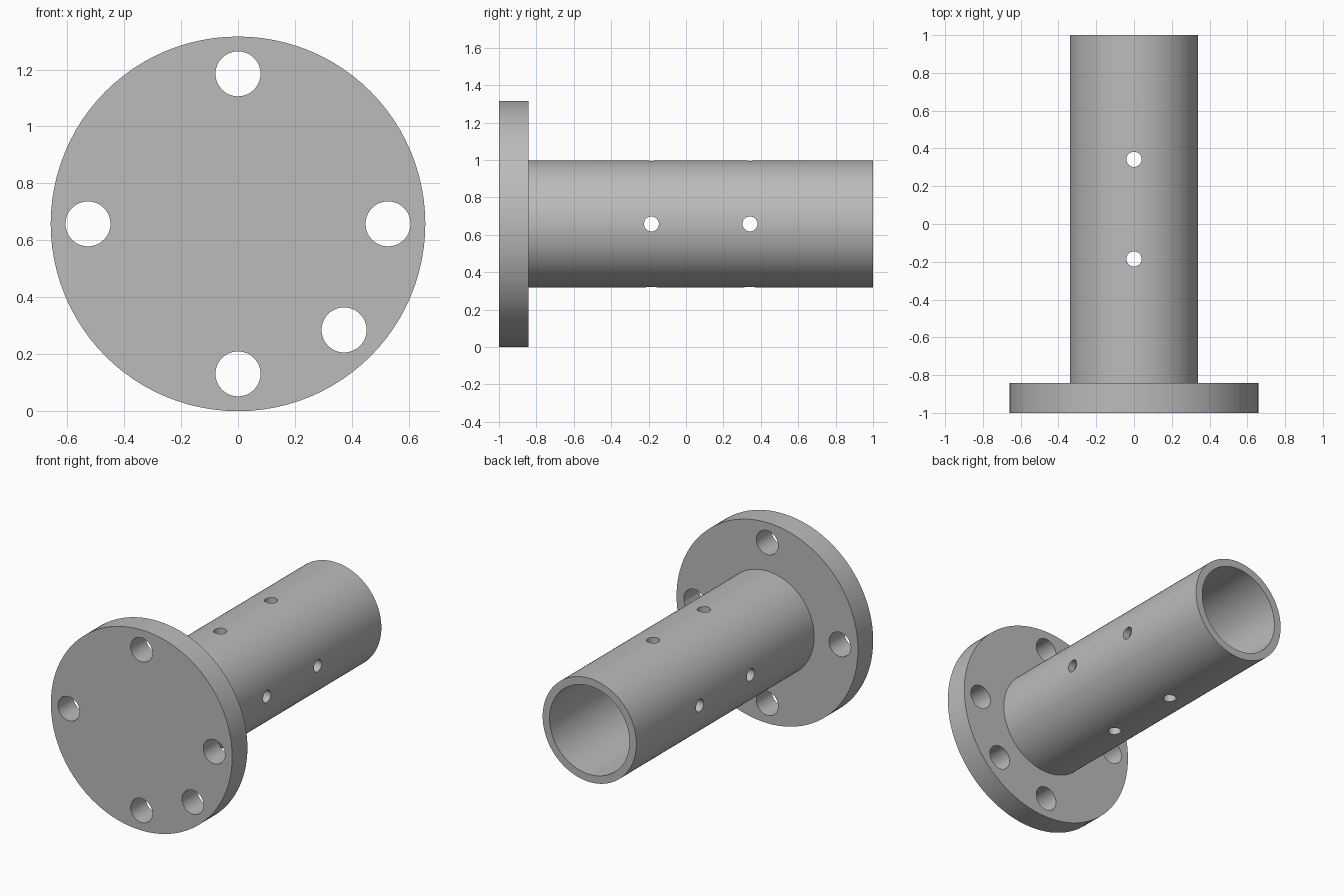
import bpy
import math
from mathutils import Vector

default = bpy.data.objects.get("Cube")
if default:
    bpy.data.objects.remove(default, do_unlink=True)

FLANGE_R, TUBE_R, BORE_R = 0.658, 0.34, 0.29
BOLT_R, BOLT_CIRCLE, PIN_R = 0.079, 0.527, 0.04
AXIS_Z = FLANGE_R
FRONT, SHOULDER, BACK = -1.0, -0.842, 1.0

steel = bpy.data.materials.new("plain grey steel")
steel.use_nodes = True
grey = (0.5, 0.5, 0.5, 1)
steel.diffuse_color = grey
steel.node_tree.nodes["Principled BSDF"].inputs["Base Color"].default_value = grey


def cylinder(name, radius, start, end, sides):
    """Cylinder running from one point to another."""
    start, end = Vector(start), Vector(end)
    span = end - start
    bpy.ops.mesh.primitive_cylinder_add(
        vertices=sides, radius=radius, depth=span.length,
        location=(start + end) / 2,
        rotation=span.to_track_quat("Z", "Y").to_euler())
    obj = bpy.context.object
    obj.name = name
    obj.data.materials.append(steel)
    return obj


def drill(part, radius, start, end, sides):
    """Cut a round hole through a part."""
    cutter = cylinder("cutter", radius, start, end, sides)
    cutter.hide_render = True
    bpy.context.view_layer.objects.active = part
    cut = part.modifiers.new("hole", "BOOLEAN")
    cut.operation = "DIFFERENCE"
    cut.solver = "EXACT"
    cut.object = cutter
    bpy.ops.object.modifier_apply(modifier=cut.name)
    bpy.data.objects.remove(cutter, do_unlink=True)


# Mounting flange with four square-set bolt holes and one extra diagonal hole
flange = cylinder("flange", FLANGE_R, (0, FRONT, AXIS_Z), (0, SHOULDER, AXIS_Z), 96)
for degrees in (0, 90, 180, 270, 315):
    a = math.radians(degrees)
    x = BOLT_CIRCLE * math.cos(a)
    z = AXIS_Z + BOLT_CIRCLE * math.sin(a)
    drill(flange, BOLT_R, (x, FRONT - 0.1, z), (x, SHOULDER + 0.1, z), 48)

# Hollow tube, closed at the front by the flange
tube = cylinder("tube", TUBE_R, (0, SHOULDER - 0.01, AXIS_Z), (0, BACK, AXIS_Z), 96)
drill(tube, BORE_R, (0, SHOULDER - 0.1, AXIS_Z), (0, BACK + 0.1, AXIS_Z), 96)

# Two pairs of crossing pin holes through the tube walls
for y in (-0.185, 0.342):
    drill(tube, PIN_R, (-0.5, y, AXIS_Z), (0.5, y, AXIS_Z), 32)
    drill(tube, PIN_R, (0, y, AXIS_Z - 0.5), (0, y, AXIS_Z + 0.5), 32)

# Smooth round walls with crisp rims
for part in (flange, tube):
    bpy.ops.object.select_all(action="DESELECT")
    part.select_set(True)
    bpy.context.view_layer.objects.active = part
    bpy.ops.object.shade_smooth_by_angle(angle=math.radians(30))
